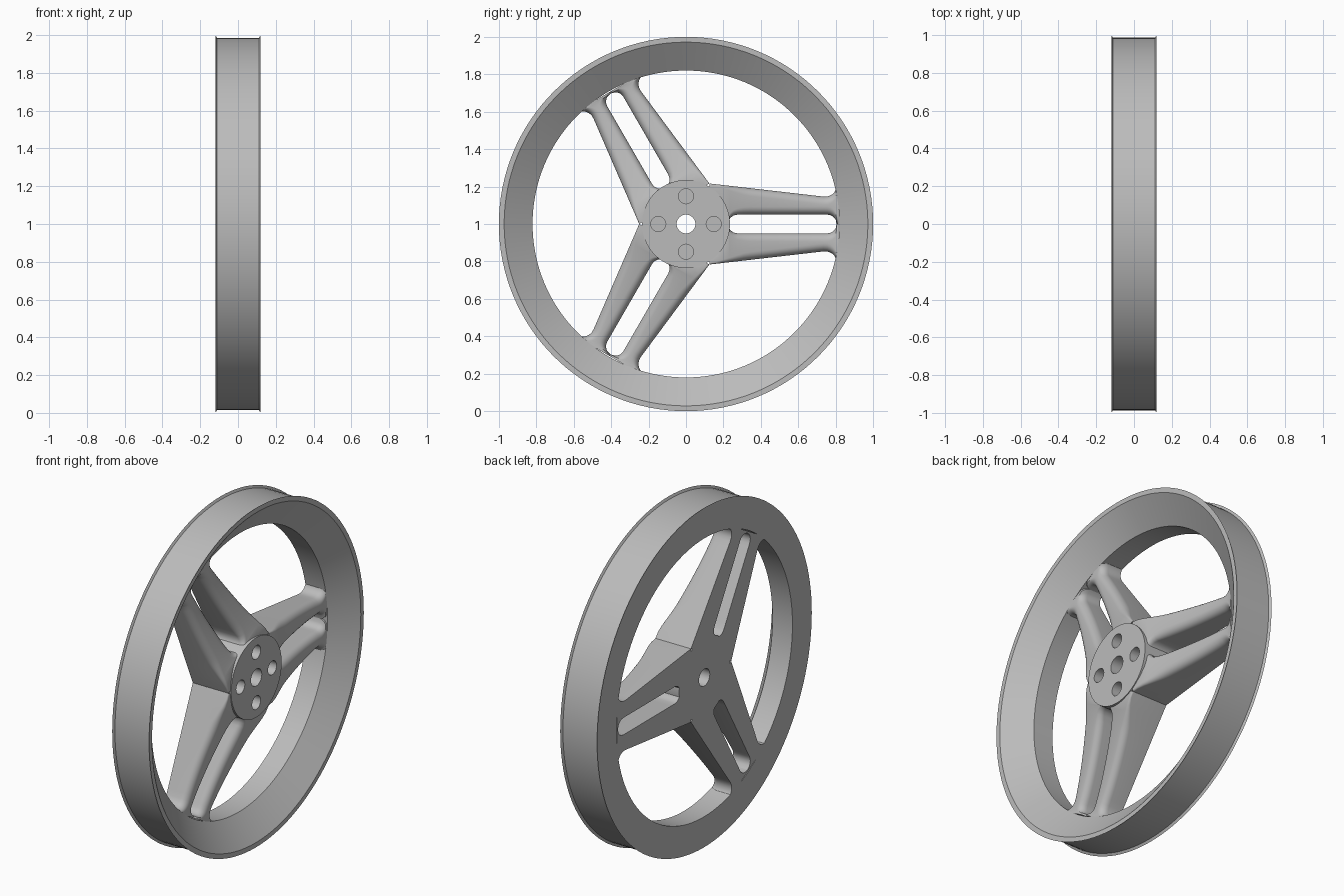
import bpy, bmesh, math
from mathutils import Matrix

if "Cube" in bpy.data.objects:
    bpy.data.objects.remove(bpy.data.objects["Cube"], do_unlink=True)

metal = bpy.data.materials.new("cast_grey_metal")
metal.use_nodes = True
GREY = (0.5, 0.5, 0.5, 1)
metal.diffuse_color = GREY
metal.node_tree.nodes["Principled BSDF"].inputs["Base Color"].default_value = GREY

CENTRE = Matrix.Translation((0, 0, 1))
BACK = -0.12


def finish(name, bm, matrix=CENTRE):
    bmesh.ops.recalc_face_normals(bm, faces=bm.faces)
    mesh = bpy.data.meshes.new(name)
    bm.to_mesh(mesh)
    bm.free()
    mesh.materials.append(metal)
    ob = bpy.data.objects.new(name, mesh)
    ob.matrix_world = matrix
    bpy.context.collection.objects.link(ob)
    return ob


def shade(ob):
    bpy.ops.object.select_all(action="DESELECT")
    ob.select_set(True)
    bpy.context.view_layer.objects.active = ob
    bpy.ops.object.shade_smooth_by_angle(angle=math.radians(30))


def skin(bm, rings, closed):
    """Join equal rings of points with quads, as a loop or with end caps."""
    rows = [[bm.verts.new(p) for p in ring] for ring in rings]
    n = len(rows[0])
    pairs = list(zip(rows, rows[1:])) + ([(rows[-1], rows[0])] if closed else [])
    for a, b in pairs:
        for i in range(n):
            j = (i + 1) % n
            bm.faces.new((a[i], a[j], b[j], b[i]))
    if not closed:
        bm.faces.new(rows[0])
        bm.faces.new(rows[-1])


def lathe(name, profile, segments):
    bm = bmesh.new()
    rings = []
    for k in range(segments):
        a = math.tau * k / segments
        rings.append([(x, r * math.cos(a), r * math.sin(a)) for x, r in profile])
    skin(bm, rings, True)
    return finish(name, bm)


# Rim: flat back web, lipped barrel and dished inner cone
rim = lathe("rim", [(BACK, 0.82), (BACK, 1.0), (-0.112, 0.986), (0.112, 0.986),
                    (0.12, 1.0), (0.12, 0.972), (0.01, 0.82)], 128)
shade(rim)

# Hub: disc with axle hole and four blind bolt holes
hub = lathe("hub", [(BACK, 0.05), (BACK, 0.235), (0.12, 0.235), (0.12, 0.05)], 96)
bm = bmesh.new()
for k in range(4):
    a = math.tau * k / 4
    place = Matrix.Translation((0.11, 0.148 * math.cos(a), 0.148 * math.sin(a)))
    bmesh.ops.create_cone(bm, cap_ends=True, segments=32, radius1=0.04, radius2=0.04,
                          depth=0.2, matrix=place @ Matrix.Rotation(math.pi / 2, 4, "Y"))
cutter = finish("bolt_hole_cutter", bm)
cutter.hide_render = True
cutter.hide_viewport = True
cut = hub.modifiers.new("bolt_holes", "BOOLEAN")
cut.operation = "DIFFERENCE"
cut.solver = "EXACT"
cut.object = cutter
bpy.context.view_layer.update()
cut_mesh = bpy.data.meshes.new_from_object(hub.evaluated_get(bpy.context.evaluated_depsgraph_get()))
hub.modifiers.clear()
hub.data = cut_mesh
bpy.data.objects.remove(cutter, do_unlink=True)
shade(hub)


# Spoke stations: radial distance, slot side, outer side, front height, edge rounding
def slot_side(y):
    if y < 0.225:
        return math.sqrt(0.225 ** 2 - y ** 2)
    if y < 0.275:
        return math.sqrt(max(0, 0.05 ** 2 - (0.275 - y) ** 2))
    if y > 0.755:
        return math.sqrt(max(0, 0.05 ** 2 - min(0.05, y - 0.755) ** 2))
    return 0.05


def outer_side(y):
    straight = 0.2165 - 0.115 * (y - 0.125)
    flare = min(0.07, max(0, y - 0.735))
    return straight + 0.07 - math.sqrt(0.07 ** 2 - flare ** 2)


def front_height(y):
    t = min(1, max(0, (y - 0.18) / 0.62))
    return 0.01 + 0.105 * (1 - t) ** 1.6


def spoke_section(y):
    lo, hi, top = slot_side(y), outer_side(y), front_height(y)
    rad = min(0.042, 0.008 + 0.2 * max(0, y - 0.15), (hi - lo) * 0.45)
    ring = [(BACK, y, lo)]
    for c, start in ((lo + rad, math.pi), (hi - rad, math.pi / 2)):
        for i in range(7):
            a = start - math.pi / 2 * i / 6
            ring.append((top - rad + rad * math.sin(a), y, c + rad * math.cos(a)))
    ring.append((BACK, y, hi))
    return ring


stations = [0.125, 0.16, 0.2, 0.226, 0.23, 0.24, 0.255, 0.275]
stations += [0.275 + 0.46 * i / 14 for i in range(1, 15)]
stations += [0.755, 0.77, 0.782, 0.792, 0.8, 0.805, 0.815]

# Three pairs of spokes, mirrored about each pair's slot
for k in range(3):
    turn = CENTRE @ Matrix.Rotation(math.tau * k / 3, 4, "X")
    for side, label in ((1, "upper"), (-1, "lower")):
        bm = bmesh.new()
        skin(bm, [[(x, y, z * side) for x, y, z in spoke_section(y)] for y in stations], False)
        shade(finish(f"spoke_{k + 1}_{label}", bm, turn))
